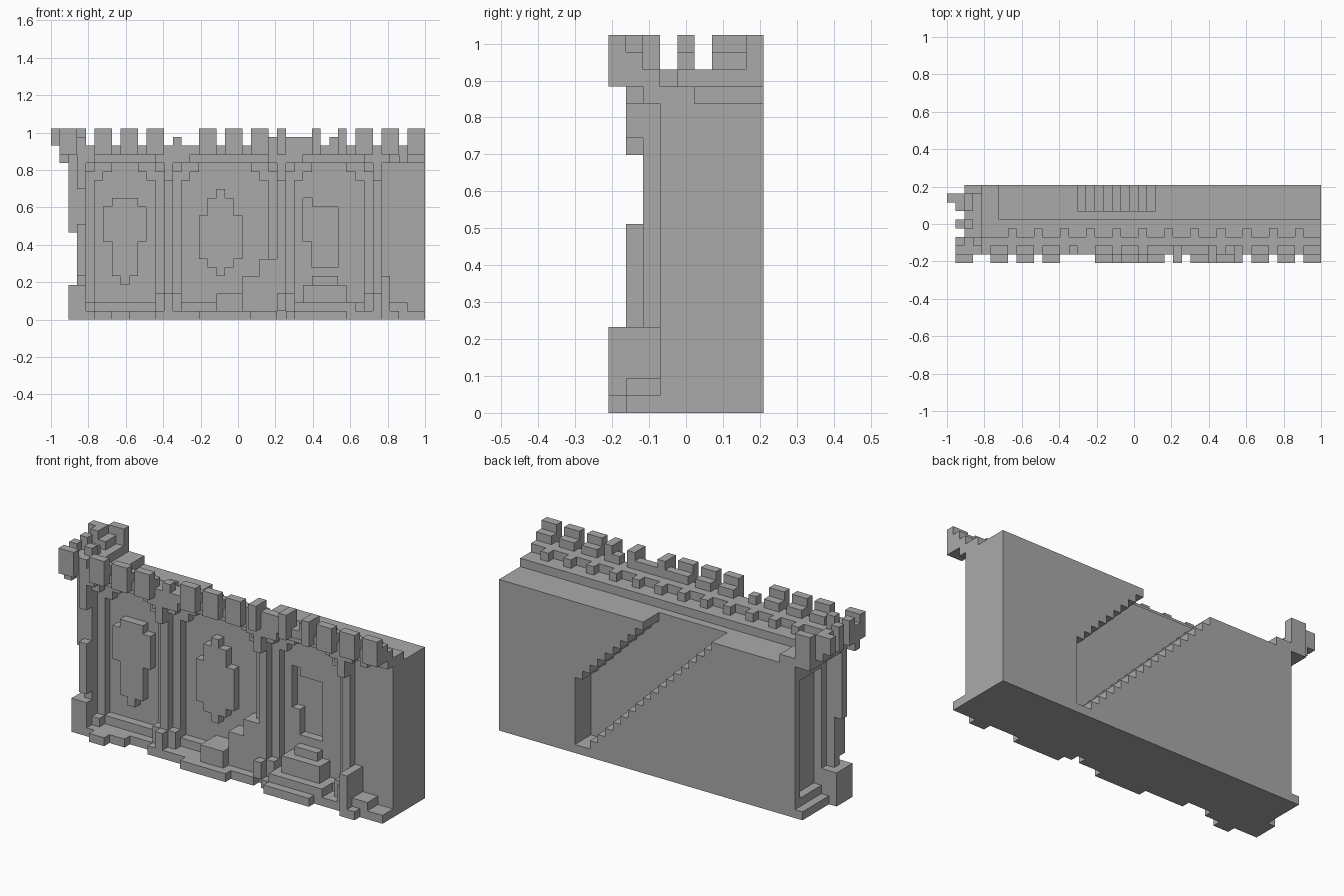
import bpy, bmesh
from mathutils import Vector

if "Cube" in bpy.data.objects:
    bpy.data.objects.remove(bpy.data.objects["Cube"], do_unlink=True)

NX, NY = 43, 9            # block grid: length and depth
U = 2 / NX                # block size

stone = bpy.data.materials.new("grey_stone")
stone.use_nodes = True
COLOUR = (0.4, 0.4, 0.4, 1)
stone.diffuse_color = COLOUR
stone.node_tree.nodes["Principled BSDF"].inputs["Base Color"].default_value = COLOUR

owner = {}                # block -> part name


def box(part, xs, ys, zs):
    """Fill a range of blocks; pieces already placed keep their part."""
    for x in range(*xs):
        for y in range(*ys):
            for z in range(*zs):
                owner.setdefault((x, y, z), part)


def carve(xs, ys, zs):
    for x in range(*xs):
        for y in range(*ys):
            for z in range(*zs):
                owner.pop((x, y, z), None)


# Wall core with the raised inner walkway and end platform
box("wall", (5, NX), (4, NY), (0, 18))
box("walkway", (4, NX), (3, 5), (18, 19))
box("walkway", (4, 6), (5, NY), (18, 19))

# Stepped pillars and panel frames on the front: two layers with arched openings
box("panel_frame", (4, NX), (3, 4), (0, 18))
box("pillar_layer", (3, NX), (2, 3), (0, 19))
PANELS = [(5, 12), (15, 25), (28, 36)]
for a, b in PANELS:
    for step in range(3):
        carve((a + step, b - step), (3, 4), (2, 16 + step))
    carve((a - 1, b + 1), (2, 3), (2, 17))
    carve((a, b), (2, 3), (1, 18))
carve((38, NX), (2, 3), (1, 18))

# The same layers on the end
box("end_frame", (4, 5), (3, NY), (0, 18))
box("end_pillar", (3, 4), (2, NY), (0, 19))
carve((4, 5), (4, 8), (2, 16))
carve((3, 4), (3, NY), (1, 18))

# Corner pillar, chipped on its lower side
box("corner_pillar", (2, 3), (2, 3), (10, 19))
box("corner_pillar", (3, 4), (1, 2), (5, 11))
box("corner_pillar", (2, 4), (1, 4), (0, 4))
box("corner_pillar", (3, 4), (1, 2), (15, 19))

# Shields: two raised, one missing and leaving a hollow
for rows in [((6, 11), (9, 13)), ((7, 10), (5, 14)), ((8, 9), (4, 5))]:
    box("left_shield", rows[0], (3, 4), rows[1])
for rows in [((17, 22), (7, 12)), ((18, 21), (6, 14)), ((19, 20), (5, 15))]:
    box("middle_shield", rows[0], (3, 4), rows[1])
carve((29, 30), (4, 5), (9, 14))
carve((30, 33), (4, 5), (6, 13))

# Plinth and pillar feet
for xs in [(2, 9), (12, 17), (17, 26), (27, 37), (37, NX)]:
    box("plinth", xs, (1, 3), (0, 1))
for xs in [(5, 7), (17, 23), (28, 34), (38, 40)]:
    box("plinth", xs, (0, 1), (0, 1))
for x in (13, 26, 37):
    box("pillar_foot", (x - 1, x + 2), (2, 3), (1, 3))
    box("pillar_foot", (x, x + 1), (1, 2), (1, 3))
    box("pillar_capital", (x, x + 1), (1, 2), (16, 19))
    box("pillar_capital", (x - 1, x + 2), (1, 2), (18, 19))

# Rubble heaps
box("rubble", (19, 22), (1, 4), (1, 3))
box("rubble", (22, 24), (2, 4), (1, 5))
box("rubble", (24, 26), (2, 4), (1, 7))
box("rubble", (28, 35), (1, 4), (1, 2))
box("rubble", (29, 34), (2, 4), (1, 4))
box("rubble", (30, 33), (3, 4), (4, 5))
box("rubble", (38, 39), (0, 3), (1, 5))
box("rubble", (39, 41), (1, 3), (1, 2))

# Parapet: front cornice, wall and inner buttresses
box("parapet", (2, NX), (1, 3), (19, 20))
for x in range(7, NX, 3):
    box("buttress", (x, x + 1), (3, 4), (19, 20))
for x in [4] + [a for a, b in PANELS[1:]] + [40]:
    box("corbel", (x, x + 1), (1, 2), (18, 19))

# Front merlons: tall outer half, lower inner half
for x in (5, 8, 11, 17, 20, 23, 35, 38, 41):
    box("merlons", (x, x + 2), (0, 1), (20, 22))
    box("merlons", (x, x + 2), (0, 1), (19, 20))
    box("merlons", (x, x + 2), (1, 2), (20, 21))
# Broken merlons
box("broken_merlons", (14, 15), (1, 2), (20, 21))
box("broken_merlons", (25, 30), (1, 2), (20, 21))
box("broken_merlons", (32, 34), (1, 2), (20, 21))
for x in (26, 30, 33):
    box("broken_merlons", (x, x + 1), (0, 2), (19, 22))

# End parapet with its own merlons, overhanging the corner
box("end_parapet", (2, 4), (2, NY), (19, 20))
box("end_parapet", (2, 3), (2, NY), (18, 19))
box("end_merlons", (1, 3), (0, 1), (19, 22))
box("end_merlons", (1, 2), (1, 2), (18, 21))
box("end_merlons", (2, 4), (1, 2), (20, 21))
box("end_merlons", (3, 4), (2, 3), (20, 22))
for ys in [(2, 3), (4, 5), (6, 8)]:
    box("end_merlons", (1, 2), ys, (19, 22))
    box("end_merlons", (2, 3), ys, (20, 21))
box("end_merlons", (0, 1), (7, 8), (20, 22))
box("end_merlons", (2, 4), (8, 9), (20, 22))

# Stair passage cut into the back, climbing to the walkway
for x in range(15, 33):
    floor = max(1, 32 - x)
    roof = min(18, 41 - x)
    carve((x, x + 1), (6, NY), (floor, roof))

# Build one mesh per part from the exposed block sides
SIDES = [(axis, sign) for axis in range(3) for sign in (0, 1)]
ORIGIN = Vector((-NX / 2, -NY / 2, 0))
for part in sorted(set(owner.values())):
    bm = bmesh.new()
    for cell in [c for c, p in owner.items() if p == part]:
        for axis, sign in SIDES:
            near = list(cell)
            near[axis] += 1 if sign else -1
            if tuple(near) in owner:
                continue
            corners = []
            for s, t in ((0, 0), (1, 0), (1, 1), (0, 1)):
                p = Vector(cell)
                p[axis] += sign
                p[(axis + 1) % 3] += s
                p[(axis + 2) % 3] += t
                corners.append(bm.verts.new((p + ORIGIN) * U))
            bm.faces.new(corners if sign else corners[::-1])
    bmesh.ops.remove_doubles(bm, verts=bm.verts, dist=U / 100)
    bmesh.ops.dissolve_limit(bm, angle_limit=0.01, verts=bm.verts, edges=bm.edges)
    mesh = bpy.data.meshes.new(part)
    bm.to_mesh(mesh)
    bm.free()
    mesh.materials.append(stone)
    bpy.context.scene.collection.objects.link(bpy.data.objects.new(part, mesh))
